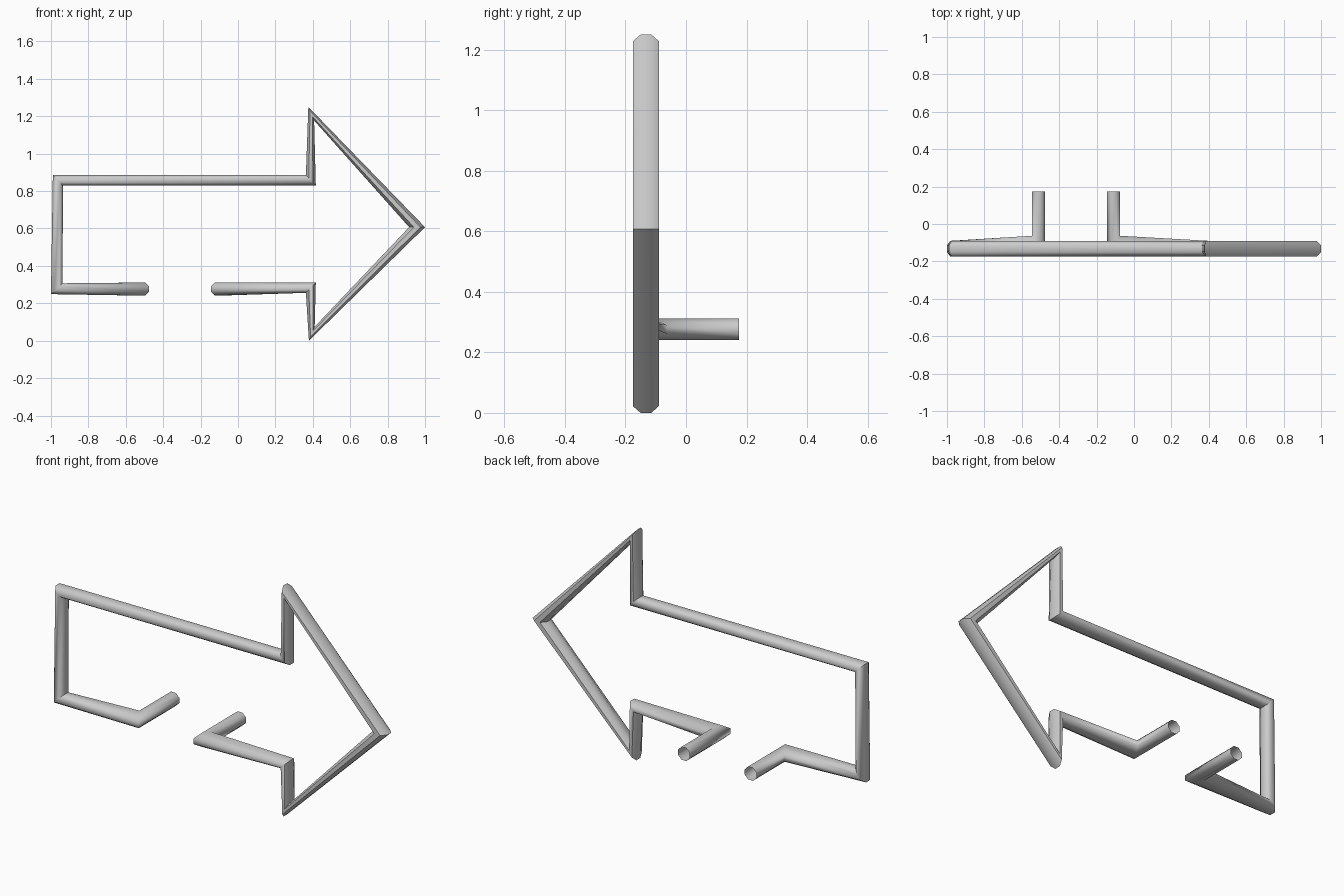
import bpy, bmesh, math
from mathutils import Vector

if "Cube" in bpy.data.objects:
    bpy.data.objects.remove(bpy.data.objects["Cube"])

SIDES = 8
Y = -0.1325          # depth of the arrow plane
HALF_DEPTH = 0.0425  # half thickness of the arrow tube in y
R = 0.035            # stub radius
STUB_Z = 0.276


def corner(ox, oz, ix, iz):
    """Mitred ring between the outer and inner corner points of the outline."""
    o, i = Vector((ox, Y, oz)), Vector((ix, Y, iz))
    return (o + i) / 2, (i - o) / 2, Vector((0, HALF_DEPTH, 0))


def stub(x, side):
    """Open back end and mitred bend of one mounting stub."""
    up = Vector((0, 0, R))
    end = (Vector((x, 0.175, STUB_Z)), up, Vector((side * R, 0, 0)))
    bend = (Vector((x, -0.119, STUB_Z)), up, Vector((side * R, 0.056, 0)))
    return [end, bend]


# Rings in order: left stub, around the arrow, right stub
rings = stub(-0.51, -1) + [
    corner(-1.0, 0.249, -0.938, 0.307),
    corner(-0.99, 0.885, -0.936, 0.83),
    corner(0.363, 0.885, 0.416, 0.83),
    corner(0.376, 1.25, 0.407, 1.177),
    corner(1.0, 0.607, 0.915, 0.607),
    corner(0.379, 0.0, 0.41, 0.075),
    corner(0.363, 0.256, 0.416, 0.311),
] + stub(-0.11, 1)[::-1]

# Skin the rings into one bent tube, open at both ends
bm = bmesh.new()
k = 1 / math.cos(math.pi / SIDES)
loops = []
for c, u, v in rings:
    angles = [(n + 0.5) * math.tau / SIDES for n in range(SIDES)]
    loops.append([bm.verts.new(c + k * (u * math.cos(a) + v * math.sin(a))) for a in angles])
for a, b in zip(loops, loops[1:]):
    for n in range(SIDES):
        m = (n + 1) % SIDES
        bm.faces.new((a[n], a[m], b[m], b[n]))
bmesh.ops.recalc_face_normals(bm, faces=bm.faces)

mesh = bpy.data.meshes.new("arrow_tube")
bm.to_mesh(mesh)
bm.free()
tube = bpy.data.objects.new("arrow_tube", mesh)
bpy.context.collection.objects.link(tube)
bpy.context.view_layer.objects.active = tube
tube.select_set(True)
bpy.ops.object.shade_smooth_by_angle(angle=math.radians(60))
